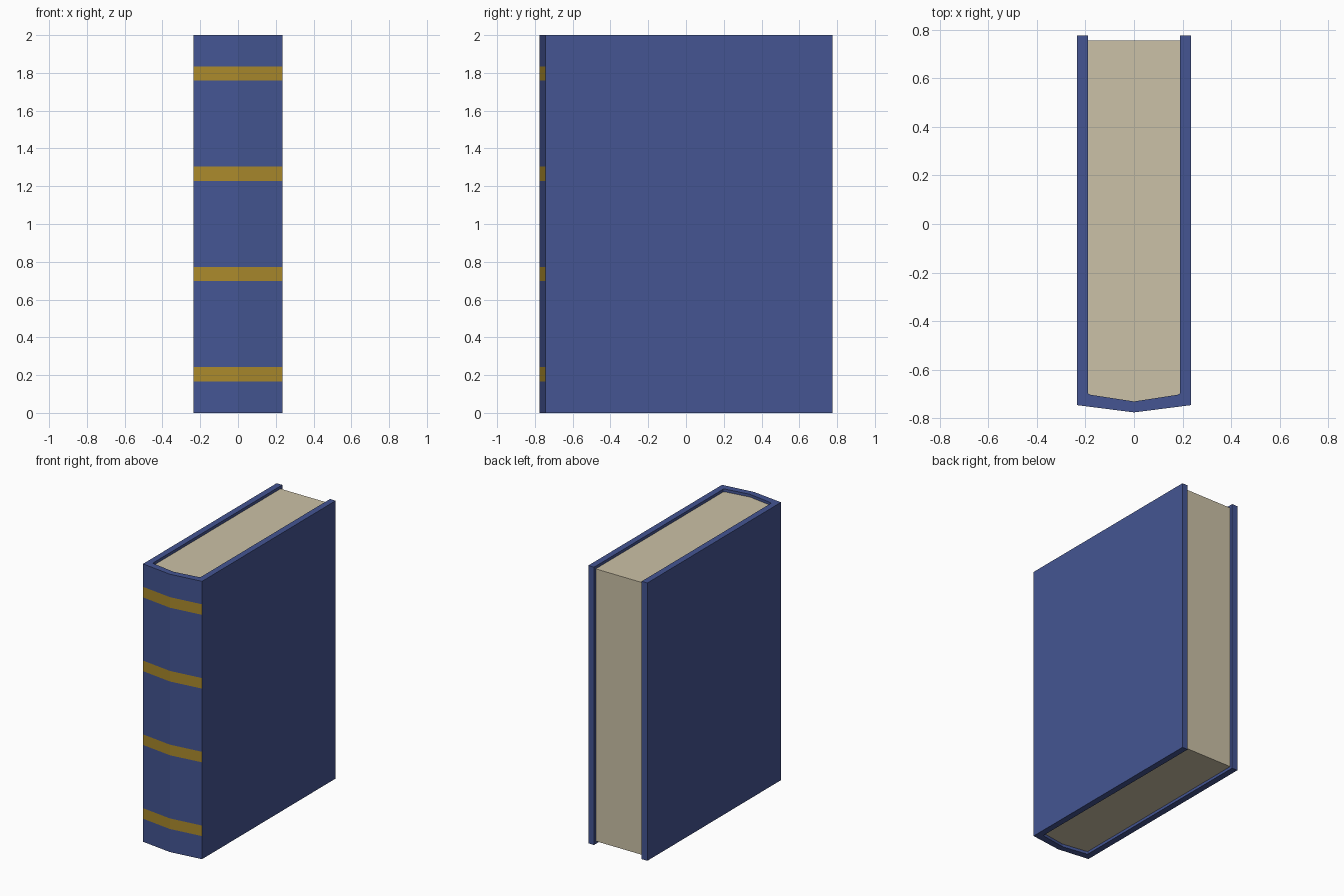
import bpy, bmesh

if "Cube" in bpy.data.objects:
    bpy.data.objects.remove(bpy.data.objects["Cube"])


def material(name, rgb):
    m = bpy.data.materials.new(name)
    m.diffuse_color = (*rgb, 1.0)
    m.use_nodes = True
    m.node_tree.nodes["Principled BSDF"].inputs["Base Color"].default_value = m.diffuse_color
    return m


blue = material("cover blue", (0.058, 0.091, 0.290))
gold = material("band gold", (0.400, 0.252, 0.025))
cream = material("page cream", (0.600, 0.535, 0.385))


def prism(name, outline, levels, mats, cap_split=None):
    """Stack an outline at each z level, join the walls and cap both ends."""
    bm = bmesh.new()
    rings = [[bm.verts.new((x, y, z)) for x, y in outline] for z in levels]
    n = len(outline)
    for a, b in zip(rings, rings[1:]):
        for i in range(n):
            j = (i + 1) % n
            bm.faces.new((a[i], a[j], b[j], b[i]))
    for ring in (rings[0], rings[-1]):
        if cap_split:
            for poly in cap_split:
                bm.faces.new([ring[i] for i in poly])
        else:
            bm.faces.new(ring)
    bmesh.ops.recalc_face_normals(bm, faces=bm.faces)
    me = bpy.data.meshes.new(name)
    bm.to_mesh(me)
    bm.free()
    for m in mats:
        me.materials.append(m)
    ob = bpy.data.objects.new(name, me)
    bpy.context.collection.objects.link(ob)
    return ob


# Inside of the cover, left fore-edge round the spine to the right
inner = [(-0.19, -0.695), (-0.182, -0.702), (0, -0.73), (0.182, -0.702), (0.19, -0.695)]

# Cover: U-shaped profile with a pointed spine, cut at every band edge
outer = [(-0.235, 0.775), (-0.235, -0.745), (0, -0.775), (0.235, -0.745), (0.235, 0.775)]
cover_outline = outer + [(0.19, 0.775)] + inner[::-1] + [(-0.19, 0.775)]
caps = [(0, 1, 10, 11), (1, 9, 10), (1, 2, 8, 9), (2, 3, 7, 8), (3, 6, 7), (3, 4, 5, 6)]
bands = [(0.166 + 0.531 * i, 0.242 + 0.531 * i) for i in range(4)]
levels = [0.0] + [z for band in bands for z in band] + [2.0]
cover = prism("cover", cover_outline, levels, [blue, gold], caps)

# Gold bands: spine faces that lie between band edges
for f in cover.data.polygons:
    if f.normal.y < -0.9 and any(lo < f.center.z < hi for lo, hi in bands):
        f.material_index = 1

# Page block, slightly inset from the cover at top, bottom and fore-edge
prism("pages", inner + [(0.19, 0.755), (-0.19, 0.755)], [0.02, 1.98], [cream])
